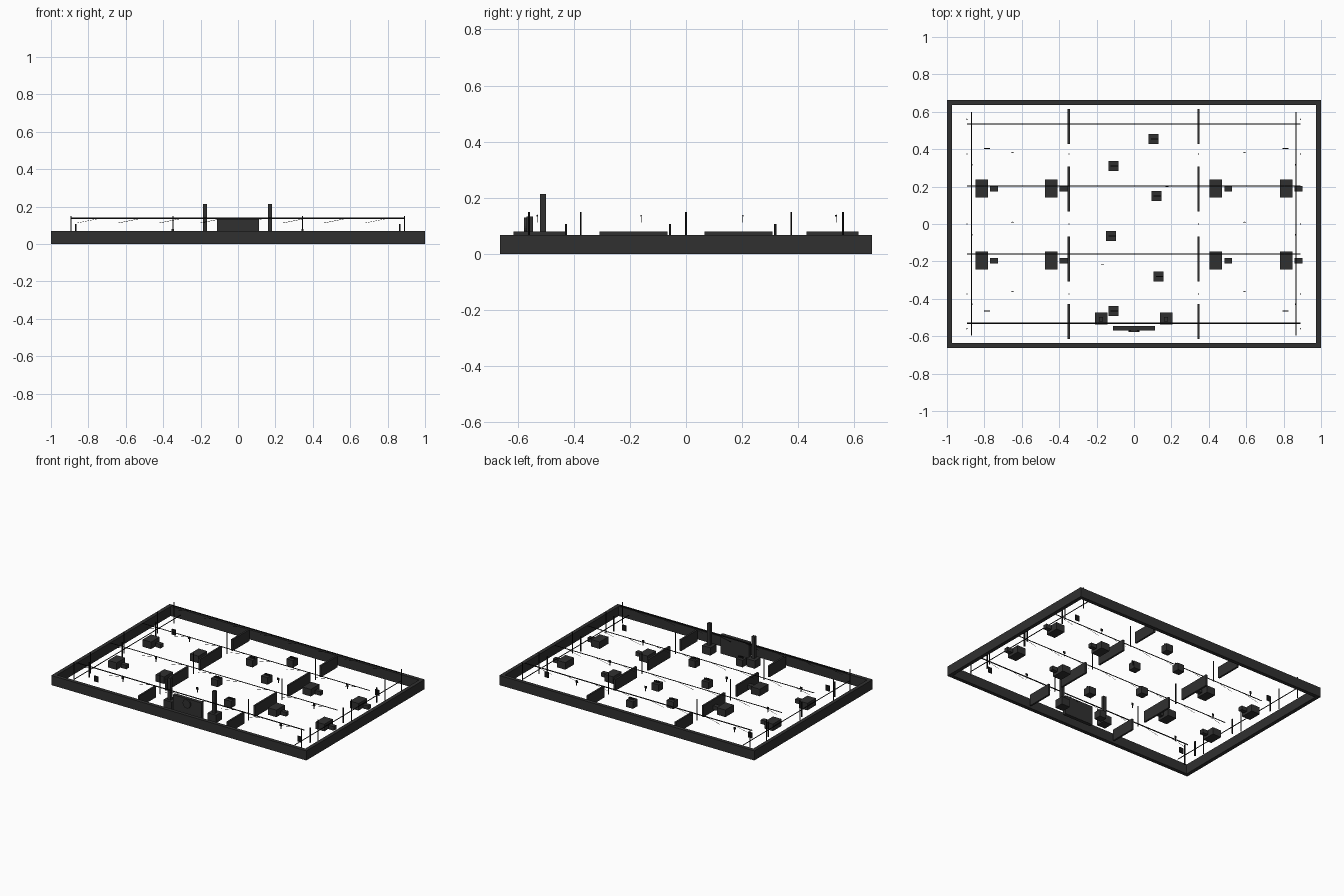
import bpy
import bmesh
from mathutils import Vector, Matrix

cube = bpy.data.objects.get("Cube")
if cube:
    bpy.data.objects.remove(cube, do_unlink=True)


def material(name, value):
    m = bpy.data.materials.new(name)
    m.use_nodes = True
    colour = (value, value, value, 1)
    m.diffuse_color = colour
    m.node_tree.nodes["Principled BSDF"].inputs["Base Color"].default_value = colour
    return m


charcoal = material("charcoal", 0.03)
black = material("black", 0.008)


def finish(name, bm, mat):
    mesh = bpy.data.meshes.new(name)
    bm.to_mesh(mesh)
    bm.free()
    mesh.materials.append(mat)
    obj = bpy.data.objects.new(name, mesh)
    bpy.context.collection.objects.link(obj)
    return obj


def box(name, x, y, sx, sy, z0, z1, mat=charcoal):
    bm = bmesh.new()
    bmesh.ops.create_cube(bm, size=1)
    bmesh.ops.scale(bm, vec=(sx, sy, z1 - z0), verts=bm.verts)
    bmesh.ops.translate(bm, vec=(x, y, (z0 + z1) / 2), verts=bm.verts)
    return finish(name, bm, mat)


def rod(name, a, b, radius, mat=black, sides=6):
    a, b = Vector(a), Vector(b)
    bm = bmesh.new()
    turn = (b - a).to_track_quat('Z', 'Y').to_matrix().to_4x4()
    bmesh.ops.create_cone(bm, cap_ends=True, segments=sides, radius1=radius,
                          radius2=radius, depth=(b - a).length,
                          matrix=Matrix.Translation((a + b) / 2) @ turn)
    return finish(name, bm, mat)


# Perimeter wall
HX, HY, WALL, T = 1.0, 0.663, 0.068, 0.026
for s in (-1, 1):
    box("long_wall", 0, s * (HY - T / 2), 2 * HX, T, 0, WALL)
    box("short_wall", s * (HX - T / 2), 0, T, 2 * (HY - T), 0, WALL)

# Partitions between the bays
for x in (-0.348, 0.345):
    for sy in (-1, 1):
        box("outer_partition", x, sy * 0.522, 0.013, 0.186, 0, 0.08)
        box("inner_partition", x, sy * 0.187, 0.013, 0.243, 0, 0.08)

# Tall poles
for x in (-0.893, -0.348, 0.345, 0.89):
    ys = [-0.375, 0, 0.375]
    if abs(x) > 0.5:
        ys += [-0.56, 0.56]
    for y in ys:
        rod("tall_pole", (x, y, 0), (x, y, 0.15), 0.0035)

# Overhead cables with slanting streamers
for y in (-0.53, -0.16, 0.203, 0.535):
    thick = 0.004 if abs(y) > 0.5 else 0.003
    rod("overhead_cable", (-0.893, y, 0.136), (0.89, y, 0.136), thick)
    for i in range(8):
        x = -0.86 + i * 0.22
        rod("streamer", (x, y, 0.112), (x + 0.11, y, 0.134), 0.001, sides=4)

# Side rails with short posts
for x in (-0.868, 0.865):
    rod("side_rail", (x, -0.597, 0.05), (x, 0.6, 0.05), 0.003)
    for y in (-0.428, -0.057, 0.318):
        box("short_post", x, y, 0.007, 0.008, 0, 0.107, black)

# Desks and stools
for x in (-0.815, -0.442, 0.438, 0.813):
    for y in (-0.195, 0.19):
        box("desk", x, y, 0.067, 0.096, 0.005, 0.055)
        box("stool", x + 0.066, y - 0.002, 0.042, 0.03, 0.012, 0.04)

# Central display plinths
for x, y in ((0.105, 0.455), (-0.11, 0.31), (0.12, 0.15),
             (-0.122, -0.065), (0.132, -0.28), (-0.11, -0.465)):
    box("plinth", x, y, 0.053, 0.053, 0.008, 0.058)
    box("plinth_marker", x + 0.005, y, 0.04, 0.006, 0.058, 0.068, black)

# Entrance columns and panel
for x in (-0.176, 0.172):
    box("column_base", x, -0.505, 0.066, 0.066, 0.005, 0.06)
    box("column", x, -0.509, 0.022, 0.022, 0.06, 0.214)
box("entrance_panel", 0, -0.557, 0.225, 0.024, 0, 0.134)
rod("panel_disc", (0, -0.569, 0.1), (0, -0.577, 0.1), 0.03, charcoal, 24)

# Corner notice boards
for x in (-0.785, 0.81):
    for y in (-0.465, 0.403):
        box("notice_board", x, y, 0.032, 0.005, 0.005, 0.045, black)

# Small floor markers
spots = [(x, y) for x in (-0.65, 0.59) for y in (-0.362, 0.01, 0.383)]
for x, y in spots + [(0.177, 0.2), (-0.168, -0.215)]:
    box("marker_plate", x, y, 0.016, 0.004, 0.02, 0.036, black)
    rod("marker_stem", (x, y, 0), (x, y, 0.03), 0.003)
